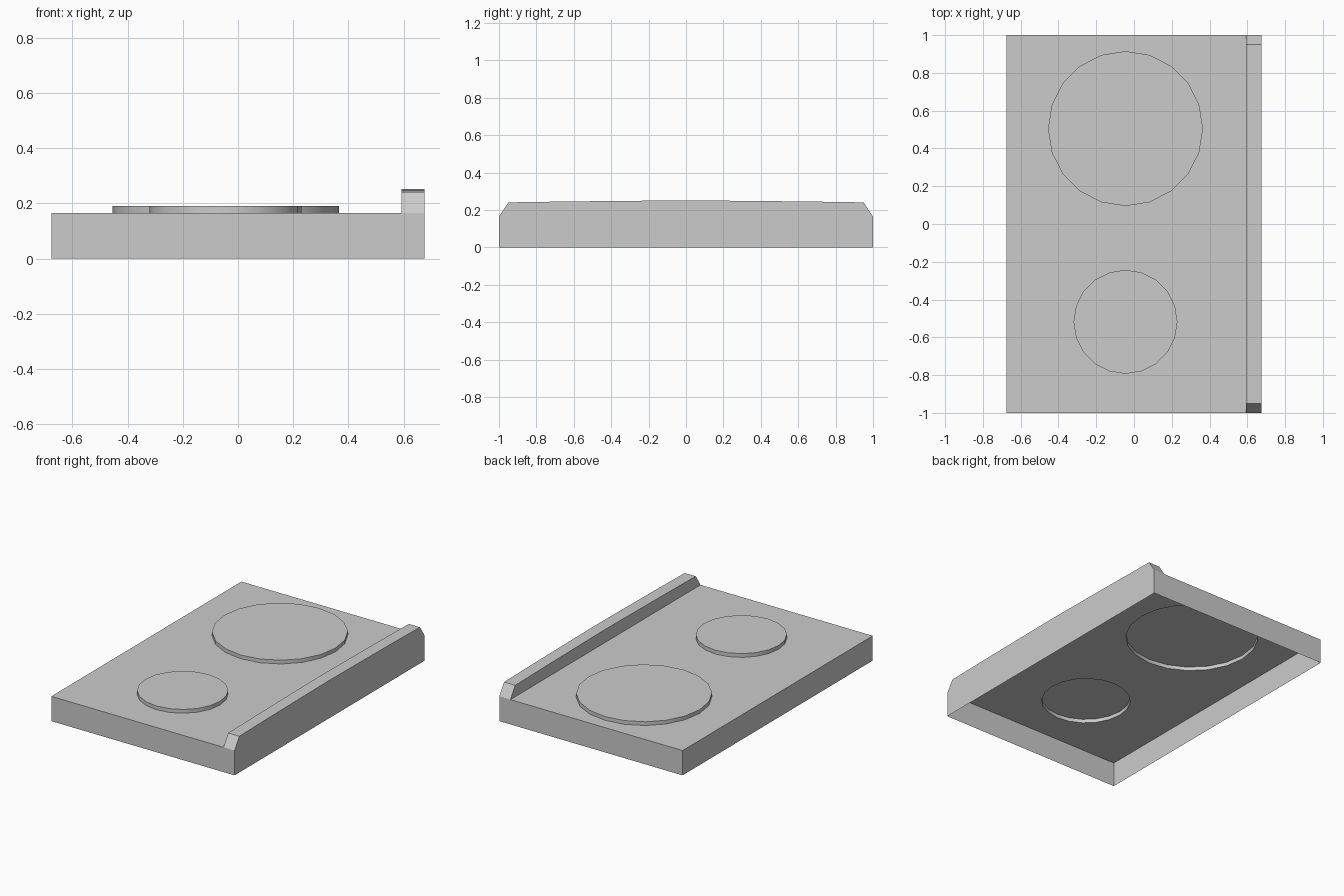
import bpy, bmesh, math

if "Cube" in bpy.data.objects:
    bpy.data.objects.remove(bpy.data.objects["Cube"])

W, D, TOP = 0.675, 1.0, 0.165      # half width, half depth, hob surface height
RX = 0.593                         # inner face of the rear ridge
CAP = 0.19                         # burner plate height
BURNERS = [("large_burner", -0.045, 0.505, 0.41), ("small_burner", -0.045, -0.518, 0.275)]


def finish(name, bm):
    mesh = bpy.data.meshes.new(name)
    bm.to_mesh(mesh)
    bm.free()
    obj = bpy.data.objects.new(name, mesh)
    bpy.context.collection.objects.link(obj)
    return obj


def add_face(bm, pts):
    return bm.faces.new([bm.verts.new(p) for p in pts])


def ring(x, y, r, z, n=20):
    return [(x + r * math.cos(2 * math.pi * i / n),
             y + r * math.sin(2 * math.pi * i / n), z) for i in range(n)]


# Hob body: pressed top sheet with openings under the burners
bm = bmesh.new()
loops = [[(-W, -D, TOP), (RX, -D, TOP), (RX, D, TOP), (-W, D, TOP)]]
loops += [ring(x, y, r, TOP) for _, x, y, r in BURNERS]
edges = []
for loop in loops:
    vs = [bm.verts.new(p) for p in loop]
    edges += [bm.edges.new((a, b)) for a, b in zip(vs, vs[1:] + vs[:1])]
bmesh.ops.triangle_fill(bm, edges=edges, use_beauty=True, use_dissolve=False,
                        normal=(0, 0, 1))
for f in bm.faces:
    f.normal_update()
    if f.normal.z < 0:
        f.normal_flip()

# Front, left and back skirts; the underside stays open
add_face(bm, [(-W, -D, 0), (W, -D, 0), (W, -D, TOP), (-W, -D, TOP)])
add_face(bm, [(W, D, 0), (-W, D, 0), (-W, D, TOP), (W, D, TOP)])
add_face(bm, [(-W, D, 0), (-W, -D, 0), (-W, -D, TOP), (-W, D, TOP)])
finish("hob_body", bm)

# Burner plates: hollow raised discs
for name, x, y, r in BURNERS:
    bm = bmesh.new()
    low = [bm.verts.new(p) for p in ring(x, y, r, TOP)]
    high = [bm.verts.new(p) for p in ring(x, y, r, CAP)]
    for i in range(len(low)):
        j = (i + 1) % len(low)
        bm.faces.new((low[i], low[j], high[j], high[i])).smooth = True
    bm.faces.new(high)
    obj = finish(name, bm)
    bpy.ops.object.select_all(action='DESELECT')
    obj.select_set(True)
    bpy.context.view_layer.objects.active = obj
    bpy.ops.object.shade_smooth_by_angle(angle=math.radians(30))

# Right-hand ridge with chamfered ends and a gently crowned top
half = [(0.0, 0.252), (0.32, 0.249), (0.63, 0.246), (0.95, 0.241), (1.0, TOP)]
profile = [(-y, z) for y, z in reversed(half[1:])] + half
bm = bmesh.new()
for (y0, z0), (y1, z1) in zip(profile, profile[1:]):
    add_face(bm, [(RX, y0, z0), (W, y0, z0), (W, y1, z1), (RX, y1, z1)])
add_face(bm, [(RX, y, z) for y, z in profile])
add_face(bm, [(W, -D, 0), (W, D, 0)] + [(W, y, z) for y, z in reversed(profile)])
bmesh.ops.remove_doubles(bm, verts=bm.verts, dist=1e-5)
finish("side_ridge", bm)
